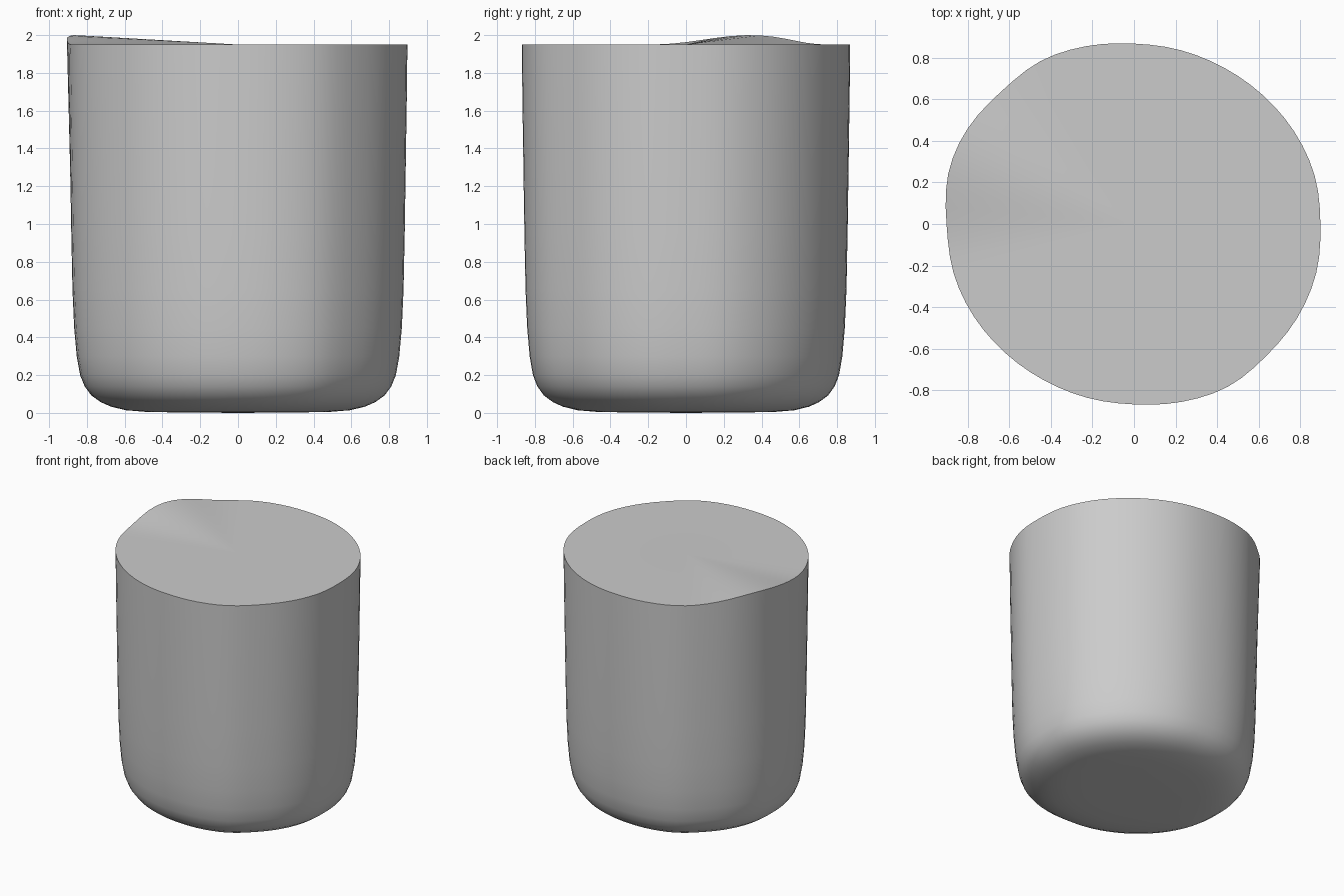
import bpy, bmesh, math

if "Cube" in bpy.data.objects:
    bpy.data.objects.remove(bpy.data.objects["Cube"])

N = 72
# Plan radius every 15 degrees over half a turn (repeats with half-turn symmetry)
PLAN = [0.897, 0.90, 0.89, 0.877, 0.868, 0.866, 0.868,
        0.886, 0.904, 0.899, 0.906, 0.908]
# Side profile: (scale of plan radius, height)
PROFILE = [(0.40, 0.003), (0.55, 0.006), (0.66, 0.014), (0.75, 0.033),
           (0.81, 0.057), (0.865, 0.092), (0.905, 0.14), (0.932, 0.20),
           (0.952, 0.30), (0.967, 0.45), (0.977, 0.65), (0.984, 0.95),
           (0.990, 1.30), (0.996, 1.65), (1.0, 1.95)]


def radius(a):
    # smooth periodic interpolation of the plan table
    t = math.degrees(a) / 15
    i, f = int(t), t - int(t)
    p0, p1, p2, p3 = (PLAN[(i + k) % 12] for k in (-1, 0, 1, 2))
    return p1 + 0.5 * f * (p2 - p0 + f * (2*p0 - 5*p1 + 4*p2 - p3
                                          + f * (3*(p1 - p2) + p3 - p0)))


def lip(a):
    # raised pouring lip, strength 0..1
    d = (math.degrees(a) - 158.5) / 36
    return math.cos(d * math.pi / 2) ** 2.6 if abs(d) < 1 else 0


bm = bmesh.new()
# Walls
rings = []
for s, z in PROFILE:
    ring = []
    for k in range(N):
        a = 2 * math.pi * k / N
        w = lip(a) * max(0, (z - 0.9) / 1.05) ** 2
        r = s * radius(a) + 0.02 * w
        ring.append(bm.verts.new((r * math.cos(a), r * math.sin(a), z + 0.05 * w)))
    rings.append(ring)
for lo, hi in zip(rings, rings[1:]):
    for k in range(N):
        j = (k + 1) % N
        bm.faces.new((lo[k], lo[j], hi[j], hi[k]))
# Base and top fans
base = bm.verts.new((0, 0, 0))
top = bm.verts.new((0, 0, 1.95))
for k in range(N):
    j = (k + 1) % N
    bm.faces.new((base, rings[0][j], rings[0][k]))
    bm.faces.new((top, rings[-1][k], rings[-1][j]))

mesh = bpy.data.meshes.new("cup_body")
bm.to_mesh(mesh)
bm.free()
cup = bpy.data.objects.new("cup_body", mesh)
bpy.context.collection.objects.link(cup)
bpy.context.view_layer.objects.active = cup
cup.select_set(True)
bpy.ops.object.shade_smooth_by_angle(angle=math.radians(40))
